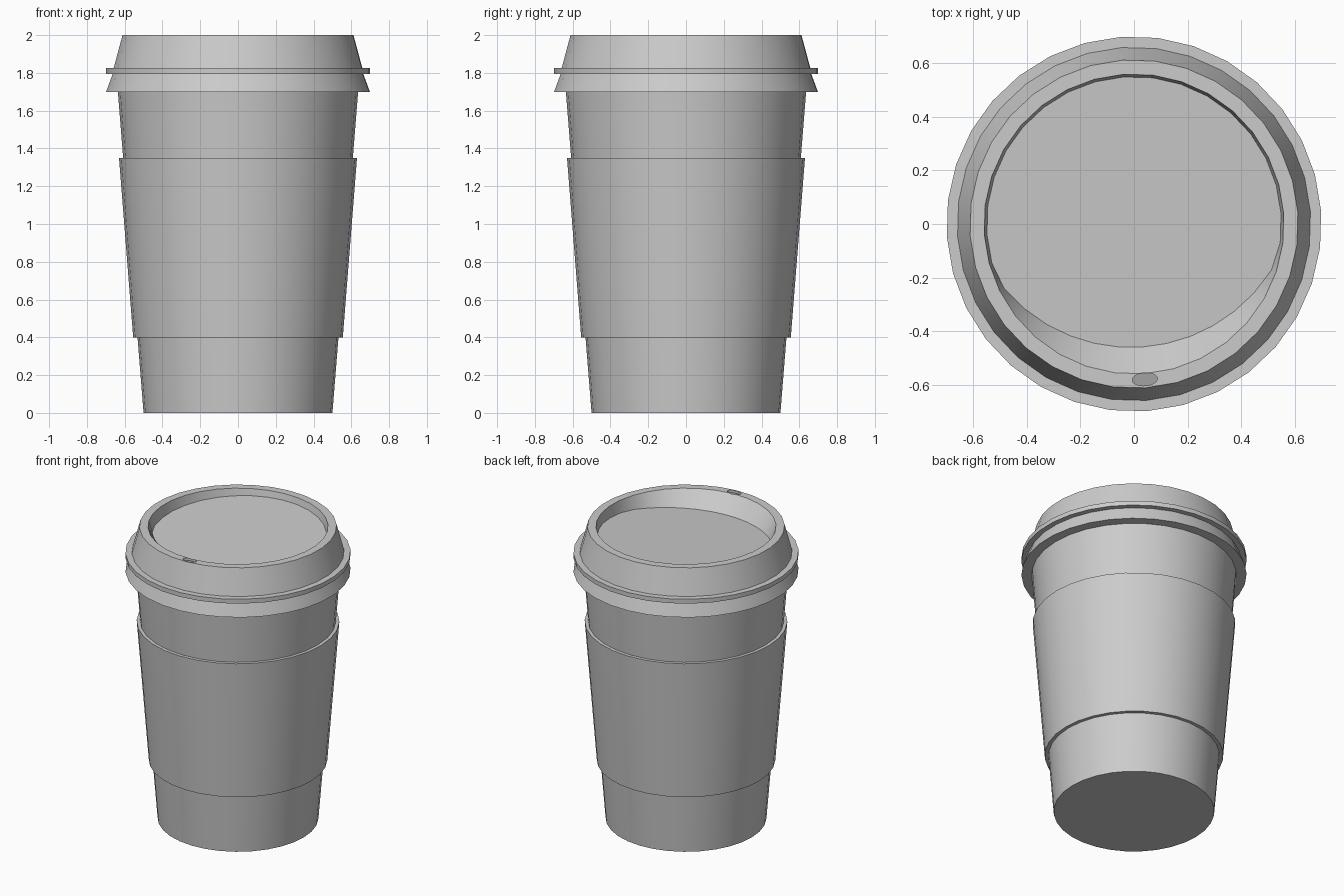
import bpy, bmesh
from math import sin, cos, pi, sqrt, radians

SIDES = 32
TURN = radians(4)      # the lid sits slightly rotated on the cup

cube = bpy.data.objects.get("Cube")
if cube:
    bpy.data.objects.remove(cube, do_unlink=True)


def material(name, value):
    mat = bpy.data.materials.new(name)
    mat.use_nodes = True
    colour = (value, value, value, 1)
    mat.diffuse_color = colour
    mat.node_tree.nodes["Principled BSDF"].inputs["Base Color"].default_value = colour
    return mat


grey = material("light grey", 0.6)
dark = material("opening grey", 0.36)


def circle(radius, z):
    return lambda a: (radius * cos(a), radius * sin(a), z)


def stack(name, rings, mat, loop=False, turn=0.0):
    """Join rings from bottom to top; close as a loop or cap both ends."""
    bm = bmesh.new()
    angles = [2 * pi * i / SIDES for i in range(SIDES)]
    rows = [[bm.verts.new(ring(a)) for a in angles] for ring in rings]
    pairs = list(zip(rows, rows[1:]))
    if loop:
        pairs.append((rows[-1], rows[0]))
    else:
        bm.faces.new(rows[0][::-1])
        bm.faces.new(rows[-1])
    for low, high in pairs:
        for i in range(SIDES):
            j = (i + 1) % SIDES
            bm.faces.new((low[i], low[j], high[j], high[i]))
    bmesh.ops.recalc_face_normals(bm, faces=bm.faces)
    mesh = bpy.data.meshes.new(name)
    bm.to_mesh(mesh)
    bm.free()
    mesh.materials.append(mat)
    obj = bpy.data.objects.new(name, mesh)
    obj.rotation_euler.z = turn
    bpy.context.collection.objects.link(obj)
    return obj


def smooth(obj):
    bpy.ops.object.select_all(action="DESELECT")
    obj.select_set(True)
    bpy.context.view_layer.objects.active = obj
    bpy.ops.object.shade_smooth_by_angle(angle=radians(30))


def basin_floor(a):
    """Gently tilted floor whose front edge is pulled back into a wider arc."""
    r = min(0.55, 0.16 * sin(a) + sqrt(0.62 ** 2 - (0.16 * cos(a)) ** 2))
    y = r * sin(a)
    return (r * cos(a), y, 1.925 + 0.06 * y)


# Tapered cup, its top hidden inside the lid
cup = stack("cup", [circle(0.5, 0), circle(0.64, 1.75)], grey)

# Sleeve wrapped around the cup
sleeve = stack("sleeve", [circle(0.525, 0.4), circle(0.555, 0.4),
                          circle(0.63, 1.35), circle(0.6, 1.35)], grey, loop=True)

# Lid: flared skirt, flange, tapered wall, flat rim and sunken basin
lid = stack("lid", [circle(0.7, 1.7), circle(0.665, 1.795),
                    circle(0.7, 1.795), circle(0.7, 1.825),
                    circle(0.66, 1.825), circle(0.613, 2.0),
                    circle(0.56, 2.0), basin_floor], grey, turn=TURN)


# Sip opening: a shallow oval recess in the rim
def oval(z):
    return lambda a: (0.047 * cos(a), -0.581 + 0.024 * sin(a), z)


cutter = stack("sip_cutter", [oval(1.98), oval(2.05)], grey, turn=TURN)
cutter.hide_render = True
cutter.hide_viewport = True
cut = lid.modifiers.new("sip_opening", "BOOLEAN")
cut.operation = "DIFFERENCE"
cut.solver = "EXACT"
cut.object = cutter
bpy.context.view_layer.update()
cut_mesh = bpy.data.meshes.new_from_object(
    lid.evaluated_get(bpy.context.evaluated_depsgraph_get()))
lid.modifiers.clear()
lid.data = cut_mesh
bpy.data.objects.remove(cutter, do_unlink=True)

sip_floor = stack("sip_opening_floor", [oval(1.978), oval(1.983)], dark, turn=TURN)

for part in (cup, sleeve, lid, sip_floor):
    smooth(part)
